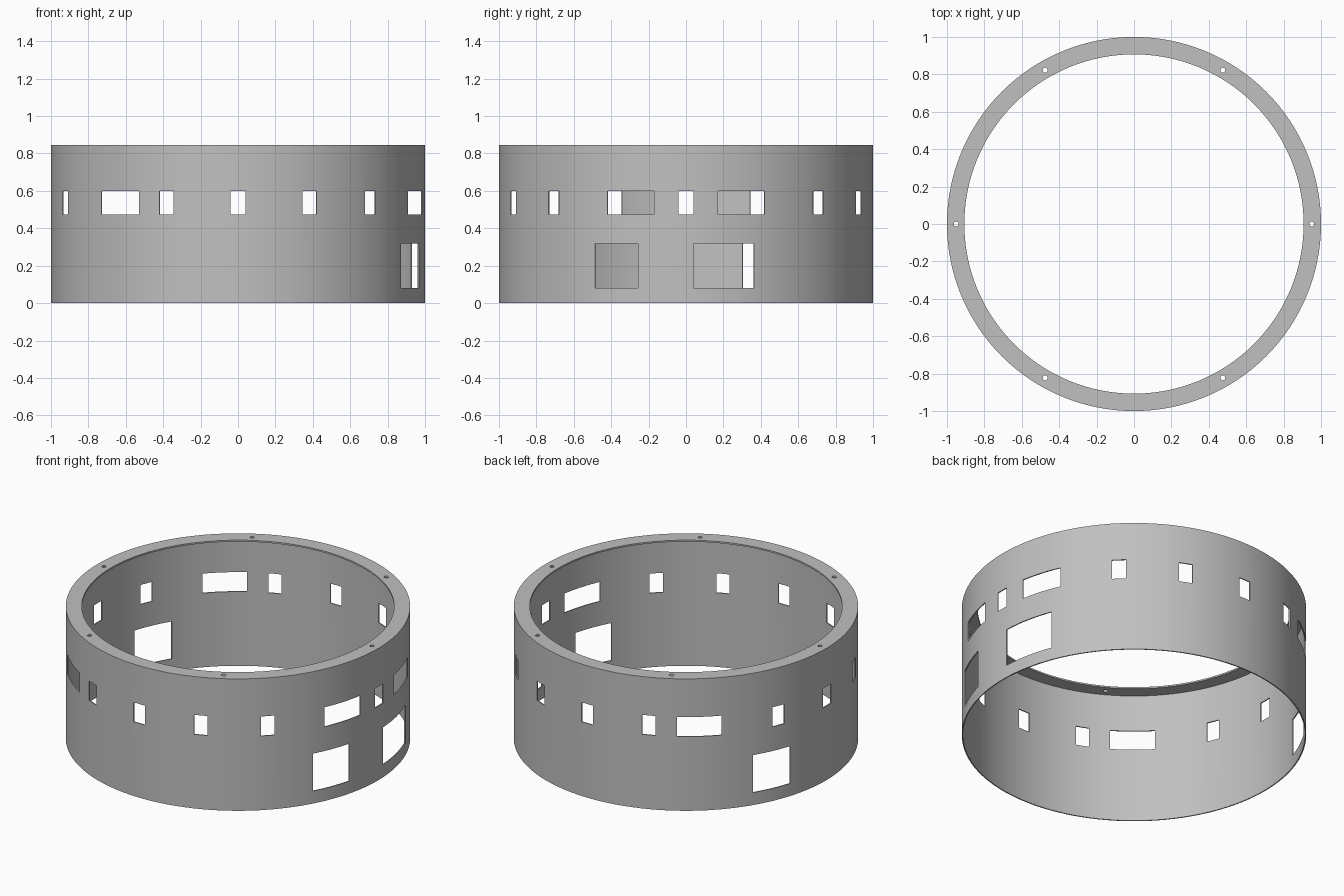
import bpy, bmesh, math
from mathutils import Matrix, Vector

cube = bpy.data.objects.get("Cube")
if cube:
    bpy.data.objects.remove(cube, do_unlink=True)

HEIGHT, WALL, FLANGE, LIP_R = 0.845, 0.007, 0.01, 0.907
SEGMENTS = 128

grey = bpy.data.materials.new("plain grey")
grey.use_nodes = True
colour = (0.53, 0.53, 0.53, 1)
grey.diffuse_color = colour
grey.node_tree.nodes["Principled BSDF"].inputs["Base Color"].default_value = colour


def make_object(name, bm):
    bmesh.ops.recalc_face_normals(bm, faces=bm.faces)
    mesh = bpy.data.meshes.new(name)
    bm.to_mesh(mesh)
    bm.free()
    mesh.materials.append(grey)
    obj = bpy.data.objects.new(name, mesh)
    bpy.context.collection.objects.link(obj)
    return obj


def add_window(bm, angle, width, bottom, top):
    """Radial box through the wall at an angle in degrees from +x."""
    place = (Matrix.Rotation(math.radians(angle), 4, 'Z')
             @ Matrix.Translation((1, 0, (bottom + top) / 2))
             @ Matrix.Diagonal((0.14, width, top - bottom, 1)))
    bmesh.ops.create_cube(bm, size=1, matrix=place)


# Thin round wall with an inward flange at the top
under = HEIGHT - FLANGE
profile = [(1 - WALL, 0), (1, 0), (1, HEIGHT),
           (LIP_R, HEIGHT), (LIP_R, under), (1 - WALL, under)]
bm = bmesh.new()
verts = [bm.verts.new((r, 0, z)) for r, z in profile]
edges = [bm.edges.new((verts[i - 1], verts[i])) for i in range(len(verts))]
bmesh.ops.spin(bm, geom=verts + edges, cent=(0, 0, 0), axis=(0, 0, 1),
               angle=math.tau, steps=SEGMENTS, use_merge=True)
bmesh.ops.remove_doubles(bm, verts=bm.verts, dist=0.0001)
ring = make_object("flanged_ring", bm)

# Cutters: small windows, wide windows, large lower openings, screw holes
bm = bmesh.new()
for step in range(16):
    if step not in (1, 6, 10, 15):
        add_window(bm, step * 22.5, 0.08, 0.475, 0.6)
for angle in (17.3, 129.5, -129.5, -17.3):
    add_window(bm, angle, 0.26, 0.475, 0.6)
for angle, width in ((-22, 0.25), (11.8, 0.33), (155, 0.25)):
    add_window(bm, angle, width, 0.08, 0.32)
for i in range(6):
    spot = Matrix.Rotation(i * math.tau / 6, 4, 'Z') @ Vector((0.95, 0, HEIGHT))
    bmesh.ops.create_cone(bm, cap_ends=True, segments=24, radius1=0.013,
                          radius2=0.013, depth=0.1,
                          matrix=Matrix.Translation(spot))
cutter = make_object("opening_cutters", bm)
cutter.hide_render = True

# Cut the openings and smooth the curved faces
boolean = ring.modifiers.new("openings", 'BOOLEAN')
boolean.operation = 'DIFFERENCE'
boolean.solver = 'EXACT'
boolean.object = cutter
bpy.ops.object.select_all(action='DESELECT')
ring.select_set(True)
bpy.context.view_layer.objects.active = ring
bpy.ops.object.modifier_apply(modifier=boolean.name)
bpy.data.objects.remove(cutter, do_unlink=True)
bpy.ops.object.shade_smooth_by_angle(angle=math.radians(30))
